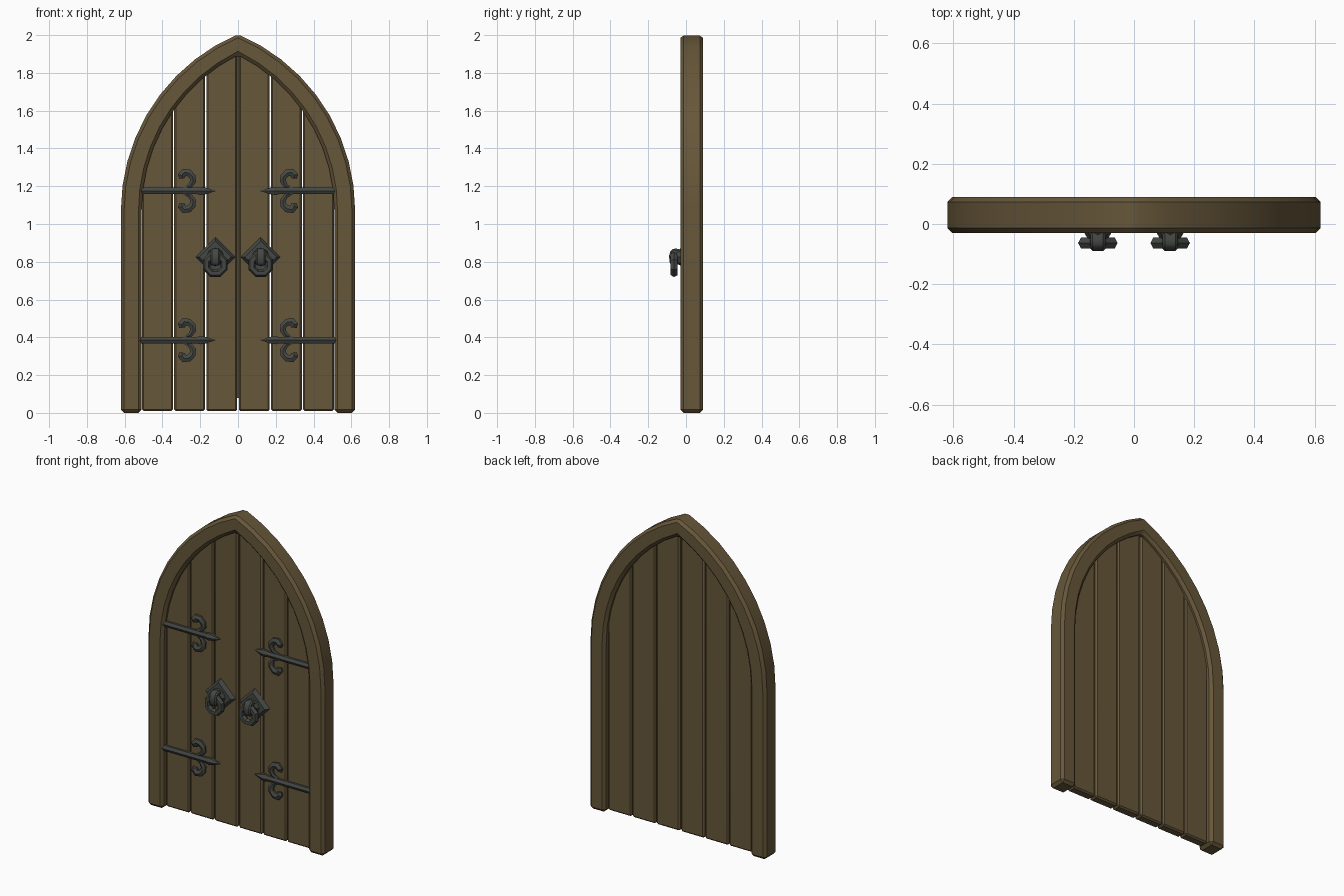
import bpy, bmesh, math
from mathutils import Matrix, Vector

cube = bpy.data.objects.get("Cube")
if cube:
    bpy.data.objects.remove(cube, do_unlink=True)


def material(name, rgb, rough):
    m = bpy.data.materials.new(name)
    m.use_nodes = True
    m.diffuse_color = (*rgb, 1)
    bsdf = m.node_tree.nodes["Principled BSDF"]
    bsdf.inputs["Base Color"].default_value = (*rgb, 1)
    bsdf.inputs["Roughness"].default_value = rough
    return m


WOOD = material("brown wood", (0.135, 0.095, 0.042), 0.8)
IRON = material("dark iron", (0.058, 0.064, 0.058), 0.6)


def finish(obj, mat, bevel=0.0, smooth=30):
    obj.data.materials.clear()
    obj.data.materials.append(mat)
    bpy.ops.object.select_all(action='DESELECT')
    obj.select_set(True)
    bpy.context.view_layer.objects.active = obj
    if bevel:
        mod = obj.modifiers.new("chamfer", 'BEVEL')
        mod.width = bevel
        mod.segments = 1
        mod.limit_method = 'ANGLE'
        mod.angle_limit = math.radians(30)
        bpy.ops.object.modifier_apply(modifier=mod.name)
    bpy.ops.object.shade_smooth_by_angle(angle=math.radians(smooth))
    return obj


def mesh_object(name, bm):
    bmesh.ops.recalc_face_normals(bm, faces=bm.faces)
    mesh = bpy.data.meshes.new(name)
    bm.to_mesh(mesh)
    bm.free()
    obj = bpy.data.objects.new(name, mesh)
    bpy.context.collection.objects.link(obj)
    return obj


def prism(name, outline, y0, y1, mat, bevel):
    """Extrude an x-z outline from y0 to y1 and chamfer it."""
    bm = bmesh.new()
    face = bm.faces.new([bm.verts.new((x, y0, z)) for x, z in outline])
    ext = bmesh.ops.extrude_face_region(bm, geom=[face])["geom"]
    verts = [v for v in ext if isinstance(v, bmesh.types.BMVert)]
    bmesh.ops.translate(bm, vec=(0, y1 - y0, 0), verts=verts)
    return finish(mesh_object(name, bm), mat, bevel)


SPRING = 1.07


def arch_circle(half, top):
    h = top - SPRING
    cx = (half * half - h * h) / (2 * half)
    return cx, half - cx


def arch_z(x, half, top):
    cx, r = arch_circle(half, top)
    return SPRING + math.sqrt(max(0, r * r - (x - cx) ** 2))


def arch(half, top, n=9):
    """Pointed arch outline from right foot over the apex to left foot."""
    cx, r = arch_circle(half, top)
    end = math.atan2(top - SPRING, -cx)
    side = [(cx + r * math.cos(end * i / n), SPRING + r * math.sin(end * i / n))
            for i in range(n)]
    right = [(half, 0)] + side
    return right + [(0, top)] + [(-x, z) for x, z in reversed(right)]


# Stone-arch shaped wooden frame
prism("door_frame", arch(0.62, 2.005) + arch(0.51, 1.895)[::-1], -0.03, 0.09, WOOD, 0.017)

# Three planks on each leaf, tops hidden inside the frame
GAP = 0.004
for side, label in ((1, "left"), (-1, "right")):
    for i in range(3):
        a, b = i * 0.17 + GAP, (i + 1) * 0.17 - GAP / 2
        steps = [b + (a - b) * k / 4 for k in range(5)]
        top = [(x, arch_z(x, 0.54, 1.925)) for x in steps]
        pts = [(side * x, z) for x, z in [(a, 0.01), (b, 0.01)] + top]
        prism(f"{label}_plank_{i + 1}", pts, 0.0, 0.06, WOOD, 0.009)

# Strip closing the joint between the leaves
prism("centre_strip", [(-0.02, 0.08), (0.02, 0.08), (0.02, 1.9), (-0.02, 1.9)],
      0.02, 0.04, WOOD, 0)


def tube(name, points, y, mat, flat):
    """Tapered tube through (x, z, radius) points, flattened in depth."""
    curve = bpy.data.curves.new(name, 'CURVE')
    curve.dimensions = '3D'
    curve.bevel_depth = 1
    curve.bevel_resolution = 1
    curve.use_fill_caps = True
    spline = curve.splines.new('POLY')
    spline.points.add(len(points) - 1)
    for p, (x, z, r) in zip(spline.points, points):
        p.co = (x, 0, z, 1)
        p.radius = r
    obj = bpy.data.objects.new(name, curve)
    bpy.context.collection.objects.link(obj)
    bpy.ops.object.select_all(action='DESELECT')
    obj.select_set(True)
    bpy.context.view_layer.objects.active = obj
    bpy.ops.object.convert(target='MESH')
    obj = bpy.context.object
    obj.data.transform(Matrix.Translation((0, y, 0)) @ Matrix.Diagonal((1, flat, 1, 1)))
    return finish(obj, mat)


BAR = [(0.52, 0, 0.02), (0.215, 0, 0.02), (0.2, 0, 0.025), (0.17, 0, 0.02), (0.12, 0, 0.002)]
SCROLL = [(0.29, 0.012, 0.008), (0.255, 0.025, 0.014), (0.238, 0.05, 0.018),
          (0.24, 0.075, 0.02), (0.26, 0.095, 0.022), (0.285, 0.098, 0.024),
          (0.298, 0.082, 0.024), (0.296, 0.066, 0.017)]


def knocker(label, cx):
    # Diamond back plate with a raised, sloping face
    cz = 0.825
    bm = bmesh.new()
    bmesh.ops.create_cone(bm, cap_ends=True, segments=4, radius1=0.105, radius2=0.085, depth=0.025,
                          matrix=Matrix.Translation((cx, -0.012, cz)) @ Matrix.Rotation(math.pi / 2, 4, 'X'))
    finish(mesh_object(f"{label}_knocker_plate", bm), IRON)
    # Round boss
    bm = bmesh.new()
    bmesh.ops.create_cone(bm, cap_ends=True, segments=8, radius1=0.05, radius2=0.03, depth=0.035,
                          matrix=Matrix.Translation((cx, -0.038, cz)) @ Matrix.Rotation(math.pi / 2, 4, 'X'))
    finish(mesh_object(f"{label}_knocker_boss", bm), IRON)
    # Hanging ring
    bpy.ops.mesh.primitive_torus_add(major_segments=8, minor_segments=6, major_radius=0.05,
                                     minor_radius=0.021, location=(cx, -0.063, 0.785),
                                     rotation=(math.pi / 2, math.pi / 8, 0))
    ring = bpy.context.object
    ring.name = f"{label}_knocker_ring"
    finish(ring, IRON)
    # Bent strap holding the ring
    bm = bmesh.new()
    path = [(-0.02, 0.862), (-0.06, 0.872), (-0.082, 0.86), (-0.09, 0.83), (-0.086, 0.79), (-0.07, 0.778),
            (-0.02, 0.79)]
    face = bm.faces.new([bm.verts.new((cx - 0.025, y, z)) for y, z in path])
    ext = bmesh.ops.extrude_face_region(bm, geom=[face])["geom"]
    bmesh.ops.translate(bm, vec=(0.05, 0, 0), verts=[v for v in ext if isinstance(v, bmesh.types.BMVert)])
    finish(mesh_object(f"{label}_knocker_strap", bm), IRON, 0.008)


# Hinges and knockers on both leaves
for side, label in ((1, "left"), (-1, "right")):
    for height, level in ((1.175, "upper"), (0.385, "lower")):
        name = f"{label}_{level}_hinge"
        tube(name + "_bar", [(side * x, height + z, r) for x, z, r in BAR], -0.004, IRON, 0.95)
        for up, end in ((1, "top"), (-1, "bottom")):
            tube(f"{name}_{end}_scroll", [(side * x, height + up * z, r) for x, z, r in SCROLL],
                 -0.003, IRON, 0.9)
    knocker(label, side * 0.12)
